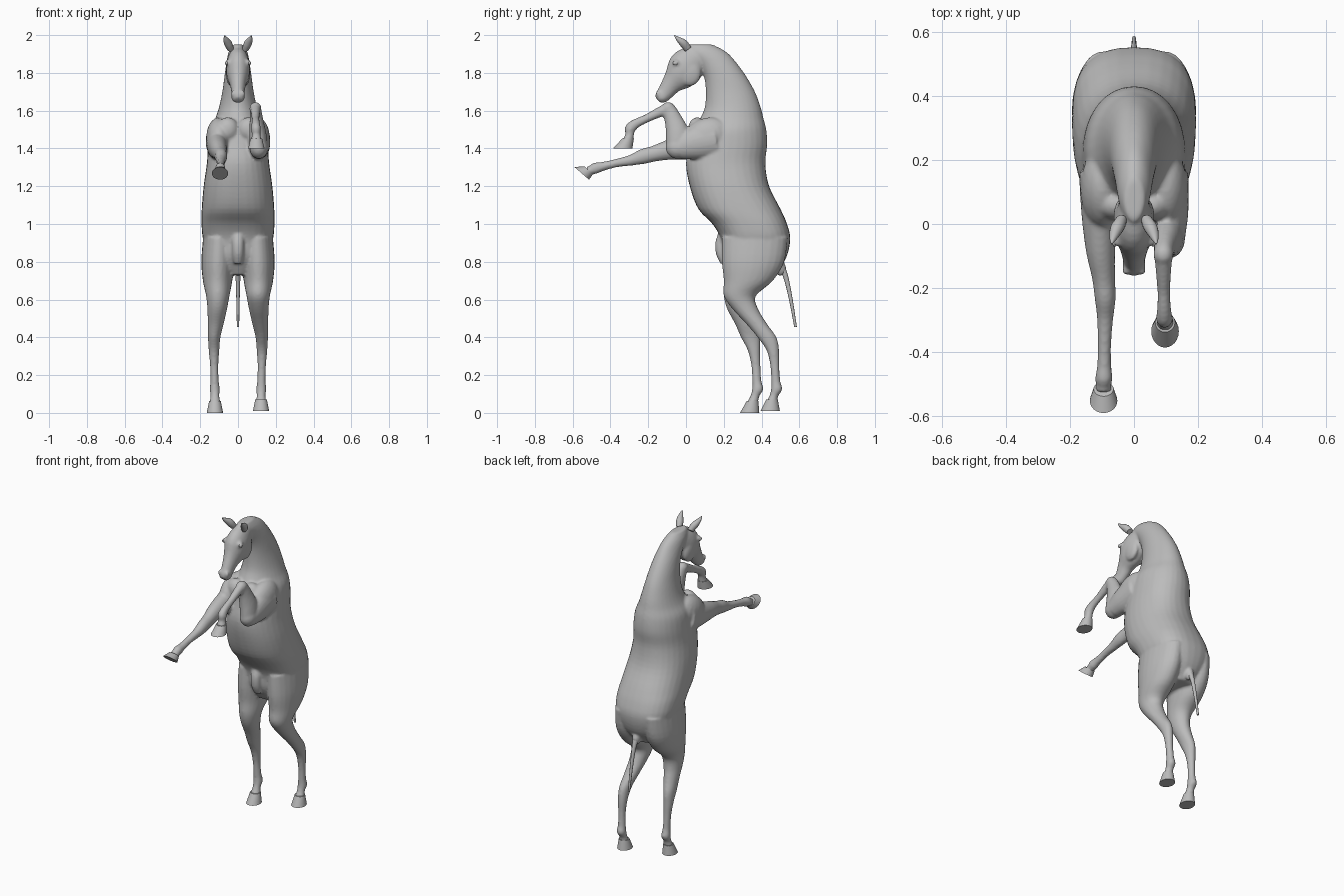
import bpy, bmesh, math
from mathutils import Vector, Matrix

coat = bpy.data.materials.new("coat_grey")
coat.diffuse_color = (0.5, 0.5, 0.5, 1)


def smooth_rows(rows, steps=4):
    """Catmull-Rom interpolation of all columns."""
    out = []
    for i in range(len(rows) - 1):
        p0, p1 = rows[max(i - 1, 0)], rows[i]
        p2, p3 = rows[i + 1], rows[min(i + 2, len(rows) - 1)]
        for s in range(steps):
            t = s / steps
            out.append([0.5 * (2 * b + (c - a) * t + (2 * a - 5 * b + 4 * c - d) * t * t
                               + (3 * b - a - 3 * c + d) * t ** 3)
                        for a, b, c, d in zip(p0, p1, p2, p3)])
    return out + [list(rows[-1])]


def tube(bm, rows, normal=None, sides=24, steps=4):
    """Loft rows of x, y, z, depth radius, width radius[, squareness]."""
    pts = smooth_rows(rows, steps)
    rings = []
    for i, p in enumerate(pts):
        a, b = pts[max(i - 1, 0)], pts[min(i + 1, len(pts) - 1)]
        n = normal
        if n is None:
            n = Vector((0, -(b[2] - a[2]), b[1] - a[1])).normalized()
        e = 2 / (p[5] if len(p) > 5 else 2)
        ring = []
        for k in range(sides):
            ang = 2 * math.pi * k / sides
            c, s = math.cos(ang), math.sin(ang)
            u = math.copysign(abs(c) ** e, c) * p[4]
            v = math.copysign(abs(s) ** e, s) * p[3]
            ring.append(bm.verts.new(Vector(p[:3]) + Vector((u, 0, 0)) + Vector(n) * v))
        rings.append(ring)
    for r, q in zip(rings, rings[1:]):
        for k in range(sides):
            j = (k + 1) % sides
            bm.faces.new((r[k], r[j], q[j], q[k]))
    bm.faces.new(rings[0][::-1])
    bm.faces.new(rings[-1])


def blob(bm, loc, radii, tilt=0):
    m = (Matrix.Translation(loc) @ Matrix.Rotation(tilt, 4, 'X')
         @ Matrix.Diagonal((*radii, 1)))
    bmesh.ops.create_uvsphere(bm, u_segments=20, v_segments=12, radius=1, matrix=m)


def finish(bm, name, angle=60):
    bmesh.ops.recalc_face_normals(bm, faces=bm.faces)
    me = bpy.data.meshes.new(name)
    bm.to_mesh(me)
    bm.free()
    ob = bpy.data.objects.new(name, me)
    bpy.context.collection.objects.link(ob)
    me.materials.append(coat)
    bpy.ops.object.select_all(action='DESELECT')
    ob.select_set(True)
    bpy.context.view_layer.objects.active = ob
    bpy.ops.object.shade_smooth_by_angle(angle=math.radians(angle))
    return ob


Y = Vector((0, 1, 0))
body = bmesh.new()

# Trunk and neck: height, front, back, half width, squareness
trunk = [(.73, .25, .47, .09, 2.2), (.82, .20, .53, .15, 2.4), (.92, .185, .552, .185, 2.5),
         (1.0, .14, .535, .193, 2.5), (1.08, .065, .50, .192, 2.4), (1.2, .02, .44, .182, 2.3),
         (1.32, 0, .42, .165, 2.2), (1.42, .02, .43, .158, 2.1), (1.5, .04, .425, .148, 2),
         (1.56, .075, .41, .12, 2), (1.62, .10, .395, .10, 2), (1.7, .105, .365, .083, 2),
         (1.78, .095, .32, .072, 2), (1.85, .06, .27, .062, 2), (1.91, 0, .215, .05, 2),
         (1.95, .01, .14, .03, 2)]
tube(body, [(0, (f + b) / 2, z, (b - f) / 2, w, e) for z, f, b, w, e in trunk], Y, 32)

# Head
tube(body, [(0, .07, 1.885, .07, .045), (0, .01, 1.84, .095, .062), (0, -.03, 1.79, .086, .06),
            (0, -.075, 1.742, .056, .043), (0, -.11, 1.695, .043, .035),
            (0, -.133, 1.67, .036, .036), (0, -.148, 1.655, .02, .024)])
for s in (-1, 1):
    blob(body, (s * .038, .02, 1.80), (.026, .06, .07))                   # cheek
    blob(body, (s * .052, -.052, 1.855), (.016, .02, .016))               # brow and eye
    blob(body, (s * .024, -.148, 1.69), (.013, .012, .018))               # nostril rim
    blob(body, (s * .10, .11, 1.46), (.068, .13, .10), .4)                # shoulder muscle
    blob(body, (s * .055, .06, 1.50), (.06, .05, .065))                   # breast muscle

# Hind legs: y, z, depth, width, x; the right one is set further back
hind = [(.365, .93, .175, .085, .10), (.355, .8, .165, .088, .106), (.33, .70, .13, .078, .108),
        (.285, .62, .085, .062, .107), (.30, .55, .068, .052, .110), (.345, .47, .055, .042, .118),
        (.385, .40, .05, .033, .126), (.41, .33, .033, .028, .127), (.42, .25, .024, .022, .126),
        (.425, .17, .024, .022, .124), (.43, .125, .03, .027, .123), (.415, .09, .024, .023, .122),
        (.402, .055, .03, .03, .122)]
for s in (-1, 1):
    rows = []
    for y, z, d, w, x in hind:
        shift = s * .05 * min(1, max(0, (.62 - z) / .25))
        rows.append((s * x, y + shift, z, d, w))
    tube(body, rows, Y)

# Raised foreleg: upper arm, folded forearm, cannon
tube(body, [(.105, .16, 1.45, .10, .065), (.112, .04, 1.425, .085, .058),
            (.112, -.04, 1.40, .06, .048)])
blob(body, (.11, -.045, 1.405), (.05, .063, .06))
tube(body, [(.11, -.04, 1.40, .066, .048), (.105, -.045, 1.48, .062, .045),
            (.097, -.07, 1.56, .046, .035), (.092, -.095, 1.615, .036, .03)])
blob(body, (.092, -.095, 1.612), (.032, .036, .034))
tube(body, [(.092, -.085, 1.615, .033, .03), (.092, -.14, 1.592, .027, .025),
            (.093, -.21, 1.558, .022, .02), (.094, -.265, 1.532, .025, .022),
            (.095, -.295, 1.505, .029, .026), (.096, -.298, 1.475, .023, .023),
            (.097, -.308, 1.44, .028, .029)])

# Stretched foreleg
tube(body, [(-.11, .16, 1.44, .10, .062), (-.11, .04, 1.415, .075, .055),
            (-.105, -.08, 1.395, .055, .046), (-.095, -.17, 1.372, .042, .036),
            (-.09, -.23, 1.357, .04, .033), (-.09, -.29, 1.338, .029, .026),
            (-.092, -.37, 1.322, .022, .021), (-.093, -.44, 1.305, .024, .022),
            (-.094, -.48, 1.295, .03, .027), (-.095, -.503, 1.284, .024, .024),
            (-.095, -.522, 1.278, .027, .027)])

# Sheath and dock
tube(body, [(0, .20, .95, .03, .03), (0, .185, .90, .03, .032), (0, .187, .84, .028, .03),
            (0, .20, .79, .018, .022)], Y)
blob(body, (0, .50, .765), (.025, .03, .04))

# Blend all flesh into one skin
horse = finish(body, "horse_body")
rm = horse.modifiers.new("skin", 'REMESH')
rm.mode = 'VOXEL'
rm.voxel_size = 0.008
rm.use_smooth_shade = True
sm = horse.modifiers.new("soften", 'SMOOTH')
sm.factor = 0.5
sm.iterations = 4

# Hooves: coronet centre, sole centre, sole direction
tilted = Vector((0, .755, -.655))
for name, x, top, sole, n in (
        ("hind_hoof_left", -.122, (.352, .062), (.337, 0), Y),
        ("hind_hoof_right", .122, (.455, .07), (.446, .01), Y),
        ("raised_fore_hoof", .097, (-.307, 1.452), (-.335, 1.4), Y),
        ("stretched_fore_hoof", -.095, (-.515, 1.285), (-.552, 1.268), tilted)):
    bm = bmesh.new()
    tube(bm, [(x, *top, .031, .031), (x, *sole, .051, .043)], n, 24, 3)
    finish(bm, name, 40)

# Ears: flattened pointed cones
for s, side in ((-1, "left"), (1, "right")):
    bm = bmesh.new()
    tube(bm, [(s * .04, .012, 1.925, .02, .018), (s * .052, -.012, 1.955, .022, .022),
              (s * .063, -.04, 1.978, .013, .014), (s * .070, -.062, 1.999, .002, .002)],
         None, 14)
    finish(bm, "ear_" + side)

# Eyes
for s, side in ((-1, "left"), (1, "right")):
    bm = bmesh.new()
    blob(bm, (s * .06, -.056, 1.852), (.009, .015, .011))
    finish(bm, "eye_" + side)

# Thin tail
bm = bmesh.new()
tube(bm, [(0, .50, .78, .022, .02), (0, .528, .72, .014, .013), (0, .555, .60, .01, .009),
          (0, .58, .455, .007, .006)], Y, 12)
finish(bm, "tail")
